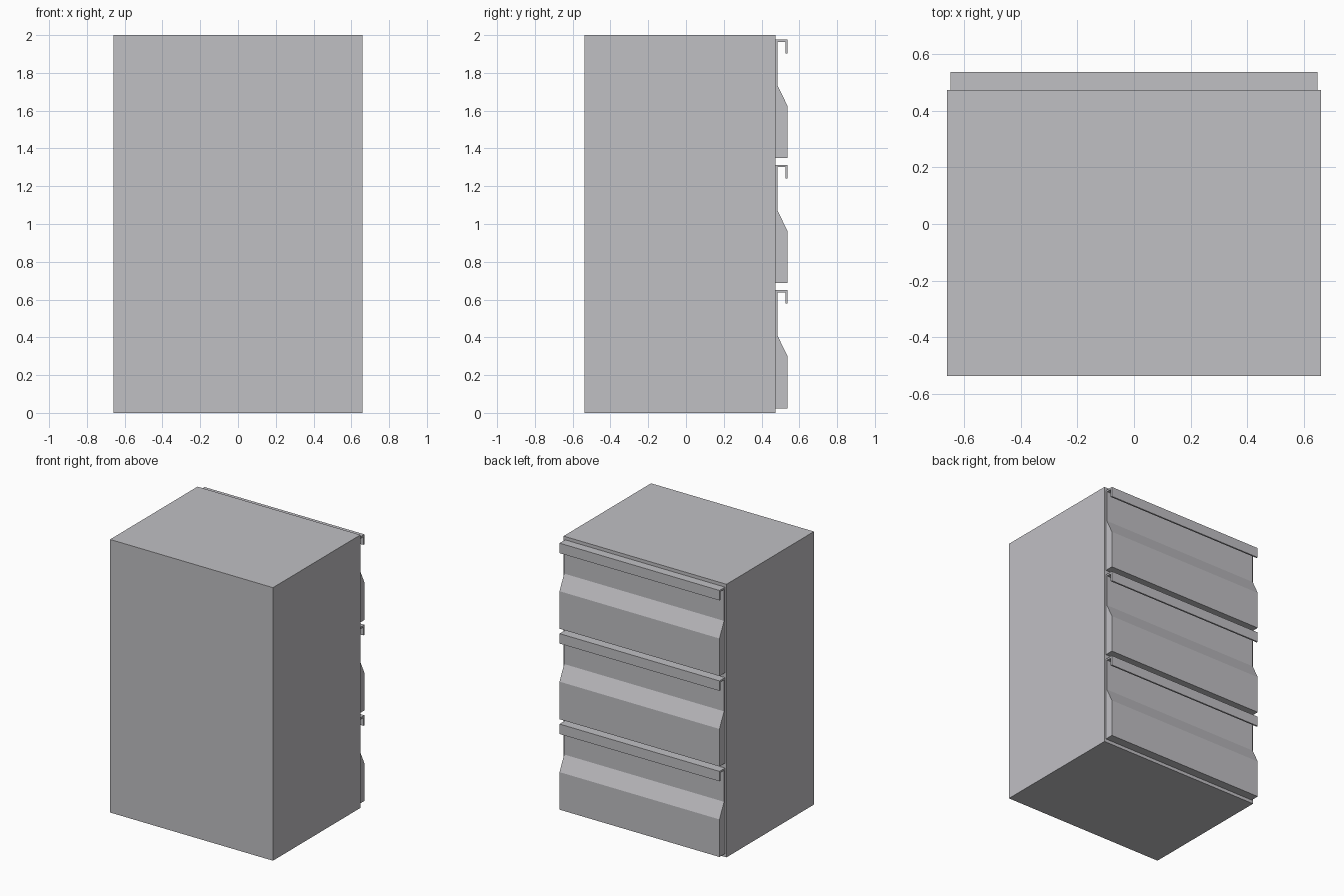
import bpy, bmesh

if "Cube" in bpy.data.objects:
    bpy.data.objects.remove(bpy.data.objects["Cube"])

metal = bpy.data.materials.new("cabinet grey")
metal.diffuse_color = (0.53, 0.525, 0.55, 1)
metal.use_nodes = True
metal.node_tree.nodes["Principled BSDF"].inputs["Base Color"].default_value = metal.diffuse_color


def extrude_x(name, profile, half_width):
    """Sweep a closed (y, z) profile along x, centred on x = 0."""
    bm = bmesh.new()
    face = bm.faces.new([bm.verts.new((-half_width, y, z)) for y, z in profile])
    moved = bmesh.ops.extrude_face_region(bm, geom=[face])["geom"]
    verts = [v for v in moved if isinstance(v, bmesh.types.BMVert)]
    bmesh.ops.translate(bm, verts=verts, vec=(2 * half_width, 0, 0))
    bmesh.ops.recalc_face_normals(bm, faces=bm.faces)
    mesh = bpy.data.meshes.new(name)
    bm.to_mesh(mesh)
    bm.free()
    mesh.materials.append(metal)
    obj = bpy.data.objects.new(name, mesh)
    bpy.context.collection.objects.link(obj)
    return obj


# Cabinet body
BACK, FACE = -0.538, 0.474
extrude_x("cabinet_body", [(BACK, 0), (FACE, 0), (FACE, 2), (BACK, 2)], 0.66)

# Drawer front: thick lower panel, sloped recess, hooked pull lip on top
PANEL, LIP_IN, LIP_OUT = 0.485, 0.526, 0.538
drawer = [(FACE, 0), (LIP_OUT, 0), (LIP_OUT, 0.275), (PANEL, 0.384),
          (PANEL, 0.614), (LIP_IN, 0.614), (LIP_IN, 0.554),
          (LIP_OUT, 0.554), (LIP_OUT, 0.627), (FACE, 0.627)]

for i in range(3):
    front = extrude_x(f"drawer_front_{i + 1}", drawer, 0.648)
    front.location.z = 0.024 + i * 0.6625
